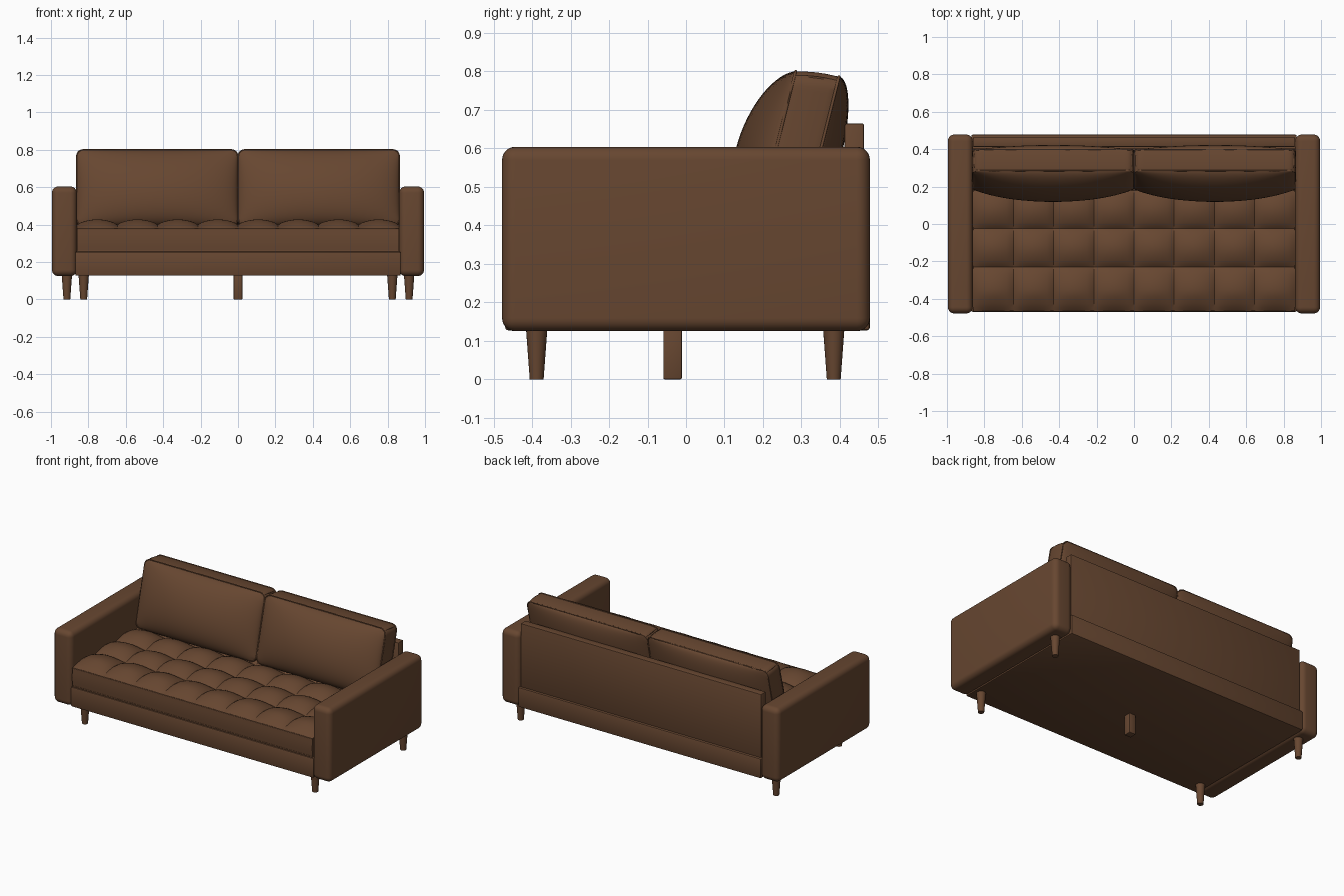
import bpy, bmesh, math
from mathutils import Vector

if "Cube" in bpy.data.objects:
    bpy.data.objects.remove(bpy.data.objects["Cube"])

leather = bpy.data.materials.new("brown leather")
leather.diffuse_color = (0.135, 0.062, 0.030, 1)
leather.use_nodes = True
leather.node_tree.nodes["Principled BSDF"].inputs["Base Color"].default_value = leather.diffuse_color


def finish(ob, angle=30):
    ob.data.materials.clear()
    ob.data.materials.append(leather)
    bpy.ops.object.select_all(action='DESELECT')
    ob.select_set(True)
    bpy.context.view_layer.objects.active = ob
    bpy.ops.object.shade_smooth_by_angle(angle=math.radians(angle))
    return ob


def box(name, lo, hi, bevel=0.0, segments=4):
    lo, hi = Vector(lo), Vector(hi)
    bm = bmesh.new()
    bmesh.ops.create_cube(bm, size=1)
    for v in bm.verts:
        v.co = Vector(a * b for a, b in zip(v.co, hi - lo)) + (lo + hi) / 2
    if bevel:
        bmesh.ops.bevel(bm, geom=bm.edges[:], offset=bevel, segments=segments,
                        profile=0.5, affect='EDGES')
    me = bpy.data.meshes.new(name)
    bm.to_mesh(me)
    ob = bpy.data.objects.new(name, me)
    bpy.context.collection.objects.link(ob)
    return finish(ob, 40)


def shell(name, n, fn, angle=30):
    """Closed six-sided shell of grid faces, shaped by fn(u, v, w) in 0..1."""
    bm = bmesh.new()
    verts = {}

    def vert(*k):
        if k not in verts:
            verts[k] = bm.verts.new(fn(*(a / b for a, b in zip(k, n))))
        return verts[k]

    for axis in range(3):
        a, b = (axis + 1) % 3, (axis + 2) % 3
        for side in (0, n[axis]):
            for i in range(n[a]):
                for j in range(n[b]):
                    quad = []
                    for di, dj in ((0, 0), (1, 0), (1, 1), (0, 1)):
                        k = [0, 0, 0]
                        k[axis], k[a], k[b] = side, i + di, j + dj
                        quad.append(vert(*k))
                    bm.faces.new(quad if side else quad[::-1])
    bmesh.ops.recalc_face_normals(bm, faces=bm.faces[:])
    me = bpy.data.meshes.new(name)
    bm.to_mesh(me)
    ob = bpy.data.objects.new(name, me)
    bpy.context.collection.objects.link(ob)
    return finish(ob, angle)


def piping(name, points, radius=0.004):
    cu = bpy.data.curves.new(name, 'CURVE')
    cu.dimensions = '3D'
    cu.bevel_depth, cu.bevel_resolution = radius, 1
    sp = cu.splines.new('POLY')
    sp.points.add(len(points) - 1)
    for p, co in zip(sp.points, points):
        p.co = (*co, 1)
    sp.use_cyclic_u = True
    ob = bpy.data.objects.new(name, cu)
    bpy.context.collection.objects.link(ob)
    bpy.ops.object.select_all(action='DESELECT')
    ob.select_set(True)
    bpy.context.view_layer.objects.active = ob
    bpy.ops.object.convert(target='MESH')
    finish(bpy.context.view_layer.objects.active, 60)


def rim(count):
    """(u, v) pairs round the edge of a unit square."""
    t = [i / count for i in range(count)]
    return ([(a, 0) for a in t] + [(1, a) for a in t]
            + [(1 - a, 1) for a in t] + [(0, 1 - a) for a in t])


# Base rail and back frame
box("base", (-0.87, -0.47, 0.127), (0.87, 0.478, 0.255), 0.008, 2)
box("back_frame", (-0.862, 0.412, 0.25), (0.862, 0.463, 0.665), 0.006, 2)

# Arms
for s, side in ((-1, "left"), (1, "right")):
    x = sorted((s * 0.862, s * 0.995))
    box(side + "_arm", (x[0], -0.478, 0.125), (x[1], 0.478, 0.604), 0.034, 6)

# Tufted seat
ROWS = (-0.465, -0.23, -0.025, 0.18, 0.40)


def seat_point(u, v, w):
    r = min(int(v * 4), 3)
    f = v * 4 - r
    y = ROWS[r] + f * (ROWS[r + 1] - ROWS[r])
    x = (u - 0.5) * 1.72
    a, b = abs(math.sin(math.pi * u * 8)), abs(math.sin(math.pi * f))
    edge = min(1, v * 10)
    puff = 0.021 * b + 0.012 * a * edge + 0.017 * math.sqrt(a * b)
    y -= 0.004 * math.sin(math.pi * w) * (v == 0)
    return (x, y, 0.258 + w * 0.12 + w * w * puff)


shell("seat", (96, 48, 4), seat_point, 28)
for z, label in ((0.261, "lower"), (0.377, "upper")):
    piping("seat_" + label + "_piping",
           [(-0.858, -0.466, z), (0.858, -0.466, z), (0.858, 0.4, z), (-0.858, 0.4, z)])

# Back cushions: boxed pillows leaning on the frame
HW, HH, MID = 0.43, 0.203, 0.597


def cushion_point(cx):
    def fn(u, v, w):
        s, t = (math.sin(math.pi * (k - 0.5)) for k in (u, w))
        bulge = (max(0, 1 - s * s) * max(0, 1 - t * t)) ** 0.55
        px, pz = s * HW, t * HH
        # round the four corners
        r = 0.035
        dx = px - max(-HW + r, min(HW - r, px))
        dz = pz - max(-HH + r, min(HH - r, pz))
        if dx and dz:
            k = max(abs(dx), abs(dz)) / math.hypot(dx, dz)
            px, pz = px - dx * (1 - k), pz - dz * (1 - k)
        # side band swells a little between its two seams
        swell = 0.004 * math.sin(math.pi * v)
        px += swell * (s if abs(s) > 0.999 else 0)
        pz += swell * (t if abs(t) > 0.999 else 0)
        y = 0.234 + v * 0.113 + 0.25 * pz
        if v == 0:
            y -= 0.105 * bulge
        elif v == 1:
            y += 0.057 * bulge
        return (cx + px, y, MID + pz - v * 0.014)
    return fn


for s, side in ((-1, "left"), (1, "right")):
    fn = cushion_point(s * 0.432)
    shell(side + "_back_cushion", (32, 6, 32), fn, 35)
    for v, label in ((0, "front"), (1, "rear")):
        piping(side + "_cushion_" + label + "_piping",
               [fn(a, v, b) for a, b in rim(32)])

# Tapered legs: front pair set in, rear pair under the arms
for s, side in ((-1, "left"), (1, "right")):
    for x, y, label in ((0.825, -0.388, "front"), (0.915, 0.384, "rear")):
        bpy.ops.mesh.primitive_cone_add(vertices=24, radius1=0.018, radius2=0.028,
                                        depth=0.135, location=(s * x, y, 0.0675))
        leg = bpy.context.object
        leg.name = side + "_" + label + "_leg"
        finish(leg)

# Centre support leg
box("centre_leg", (-0.023, -0.059, 0), (0.023, -0.011, 0.135), 0.004, 2)
